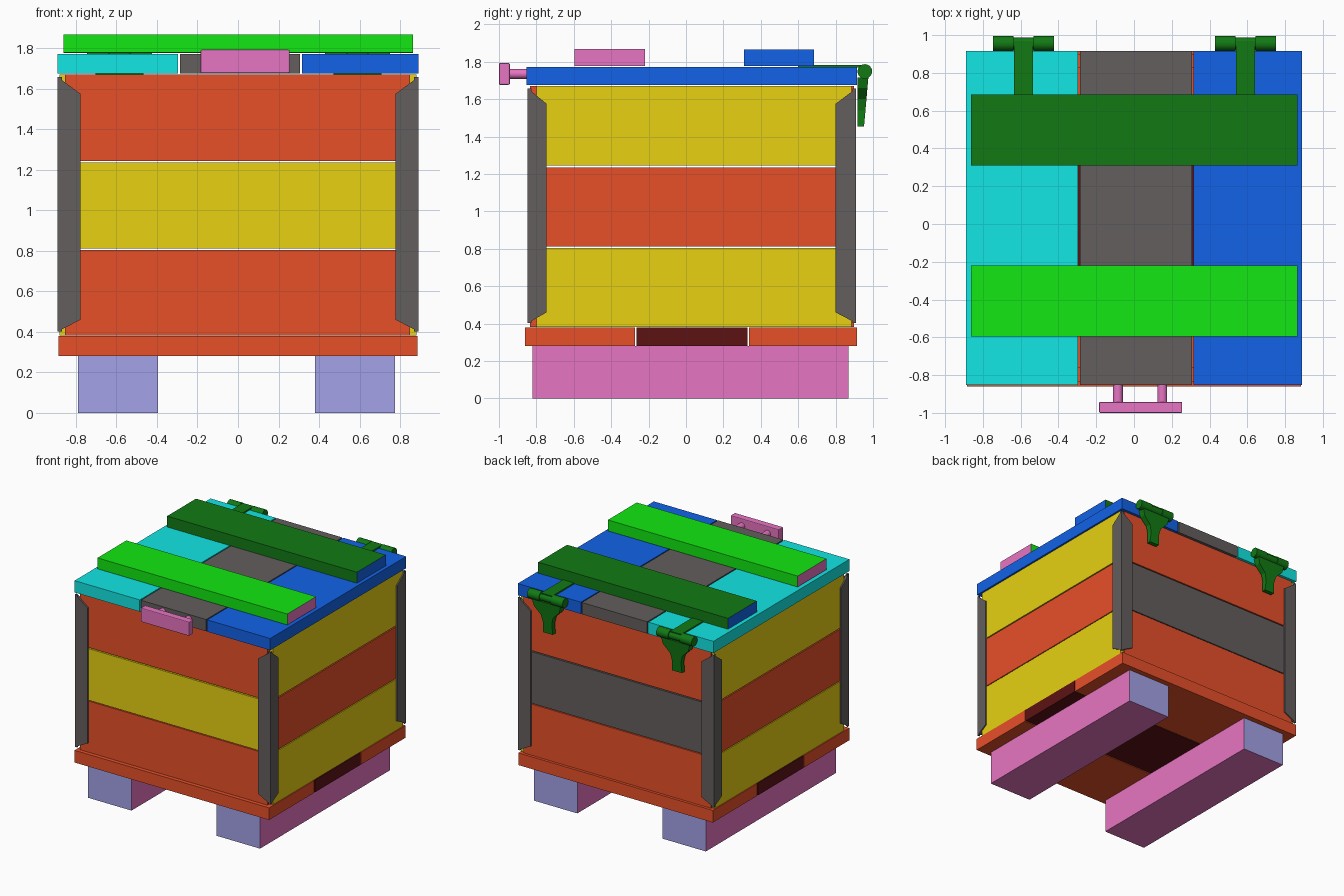
import bpy, bmesh, math
from mathutils import Vector, Matrix

if "Cube" in bpy.data.objects:
    bpy.data.objects.remove(bpy.data.objects["Cube"])

COLOURS = {
    "orange": (0.80, 0.08, 0.022),
    "yellow": (0.80, 0.635, 0.006),
    "grey": (0.123, 0.112, 0.11),
    "cyan": (0.006, 0.80, 0.78),
    "blue": (0.006, 0.123, 0.80),
    "green": (0.006, 0.80, 0.006),
    "dark_green": (0.006, 0.195, 0.007),
    "pink": (0.80, 0.176, 0.54),
    "lavender": (0.37, 0.36, 0.80),
    "maroon": (0.108, 0.006, 0.007),
}
MATS = {}
for key, rgb in COLOURS.items():
    MATS[key] = bpy.data.materials.new(key)
    MATS[key].diffuse_color = (*rgb, 1.0)


def finish(name, bm, colour, end_colour=None, end_axis=0):
    """Turn a bmesh into an object; faces along end_axis may get a second colour."""
    bmesh.ops.recalc_face_normals(bm, faces=bm.faces)
    bm.normal_update()
    mesh = bpy.data.meshes.new(name)
    mesh.materials.append(MATS[colour])
    if end_colour:
        mesh.materials.append(MATS[end_colour])
        for f in bm.faces:
            f.material_index = int(abs(f.normal[end_axis]) > 0.5)
    bm.to_mesh(mesh)
    bm.free()
    obj = bpy.data.objects.new(name, mesh)
    bpy.context.collection.objects.link(obj)
    return obj


def box(name, x, y, z, colour, end_colour=None, end_axis=0):
    bm = bmesh.new()
    bmesh.ops.create_cube(bm, size=1.0)
    for v in bm.verts:
        v.co = Vector([(r[0] + r[1]) / 2 + c * (r[1] - r[0])
                       for r, c in zip((x, y, z), v.co)])
    return finish(name, bm, colour, end_colour, end_axis)


def prism(name, outline, axis, lo, hi, colour):
    """Extrude an outline (u, z) along x (axis 0) or y (axis 1)."""
    bm = bmesh.new()
    verts = [bm.verts.new((lo, u, z) if axis == 0 else (u, lo, z)) for u, z in outline]
    face = bm.faces.new(verts)
    ext = bmesh.ops.extrude_face_region(bm, geom=[face])
    for v in ext["geom"]:
        if isinstance(v, bmesh.types.BMVert):
            v.co[axis] = hi
    return finish(name, bm, colour)


def rod(name, centre, radius, length, axis, colour, sides=20):
    bm = bmesh.new()
    rot = (Matrix.Rotation(math.pi / 2, 4, "Y") if axis == 0
           else Matrix.Rotation(math.pi / 2, 4, "X"))
    bmesh.ops.create_cone(bm, cap_ends=True, segments=sides, radius1=radius,
                          radius2=radius, depth=length,
                          matrix=Matrix.Translation(centre) @ rot)
    for f in bm.faces:
        f.smooth = len(f.verts) == 4
    return finish(name, bm, colour)


# Feet: two beams with differently coloured ends
for side, x in (("left", (-0.79, -0.395)), ("right", (0.38, 0.775))):
    box(f"foot_beam_{side}", x, (-0.82, 0.87), (0, 0.28), "pink", "lavender", 1)

# Floor boards
for i, (y, c) in enumerate((((-0.86, -0.273), "orange"), ((-0.265, 0.33), "maroon"),
                            ((0.338, 0.915), "orange"))):
    box(f"floor_board_{i}", (-0.885, 0.885), y, (0.28, 0.38), c)

# Wall planks, three rows on each side
ROWS = ((0.383, 0.804), (0.811, 1.235), (1.244, 1.67))
for i, z in enumerate(ROWS):
    middle = i == 1
    box(f"front_plank_{i}", (-0.855, 0.85), (-0.833, -0.76), z,
        "yellow" if middle else "orange")
    box(f"back_plank_{i}", (-0.855, 0.85), (0.825, 0.898), z,
        "grey" if middle else "orange")
    for side, x in (("left", (-0.88, -0.81)), ("right", (0.81, 0.88))):
        box(f"{side}_plank_{i}", x, (-0.80, 0.885), z,
            "orange" if middle else "yellow")

# Corner brackets: two chamfered plates at each corner
for sx, side in ((-1, "left"), (1, "right")):
    for yo, yi, sy, end in ((-0.847, -0.745, -1, "front"), (0.91, 0.80, 1, "back")):
        xo, xi = sx * 0.89, sx * 0.777

        def plate(o, n):
            return [(o, 0.402), (n, 0.46), (n, 1.575), (o, 1.658)]
        prism(f"bracket_{end}_{side}_a", plate(xo, xi), 1, yo, yo - sy * 0.02, "grey")
        prism(f"bracket_{end}_{side}_b", plate(yo, yi), 0, xo, xo - sx * 0.02, "grey")

# Lid boards
for i, (x, c) in enumerate((((-0.89, -0.297), "cyan"), ((-0.287, 0.307), "grey"),
                            ((0.316, 0.89), "blue"))):
    box(f"lid_board_{i}", x, (-0.853, 0.915), (1.675, 1.772), c)

# Lid battens with coloured ends
box("front_batten", (-0.862, 0.865), (-0.595, -0.22), (1.778, 1.868), "green", "pink", 0)
box("back_batten", (-0.862, 0.865), (0.31, 0.685), (1.776, 1.866), "dark_green", "blue", 0)

# Handle: softened bar on two posts
bar = box("handle_bar", (-0.185, 0.255), (-1.0, -0.942), (1.677, 1.793), "pink")
bev = bar.modifiers.new("soft_edges", "BEVEL")
bev.width, bev.segments = 0.006, 2
for i, x in enumerate((-0.085, 0.15)):
    rod(f"handle_post_{i}", (x, -0.895, 1.735), 0.026, 0.11, 1, "pink")

# Hinges: strap, pin, knuckles and tapering leaf
LEAF = ((0.13, 1.715), (0.115, 1.66), (0.055, 1.60), (0.04, 1.54), (0.045, 1.455))
for side, cx in (("left", -0.585), ("right", 0.59)):
    box(f"hinge_strap_{side}", (cx - 0.05, cx + 0.05), (0.60, 0.97), (1.77, 1.783),
        "dark_green")
    rod(f"hinge_pin_{side}", (cx, 0.956, 1.748), 0.031, 0.28, 0, "dark_green")
    for k in (-1, 1):
        rod(f"hinge_knuckle_{side}_{k}", (cx + k * 0.107, 0.956, 1.748), 0.039, 0.108, 0,
            "dark_green")
    outline = [(cx - w, z) for w, z in LEAF] + [(cx + w, z) for w, z in reversed(LEAF)]
    leaf = prism(f"hinge_leaf_{side}", outline, 1, 0.918, 0.975, "dark_green")
    # Thin the outer face toward the tip
    for v in leaf.data.vertices:
        if v.co.y > 0.95:
            v.co.y = 0.952 + 0.023 * (v.co.z - 1.455) / 0.26

for m in bpy.data.materials:
    if m.users and not m.is_grease_pencil:
        m.use_nodes = True
        m.node_tree.nodes["Principled BSDF"].inputs["Base Color"].default_value = m.diffuse_color
